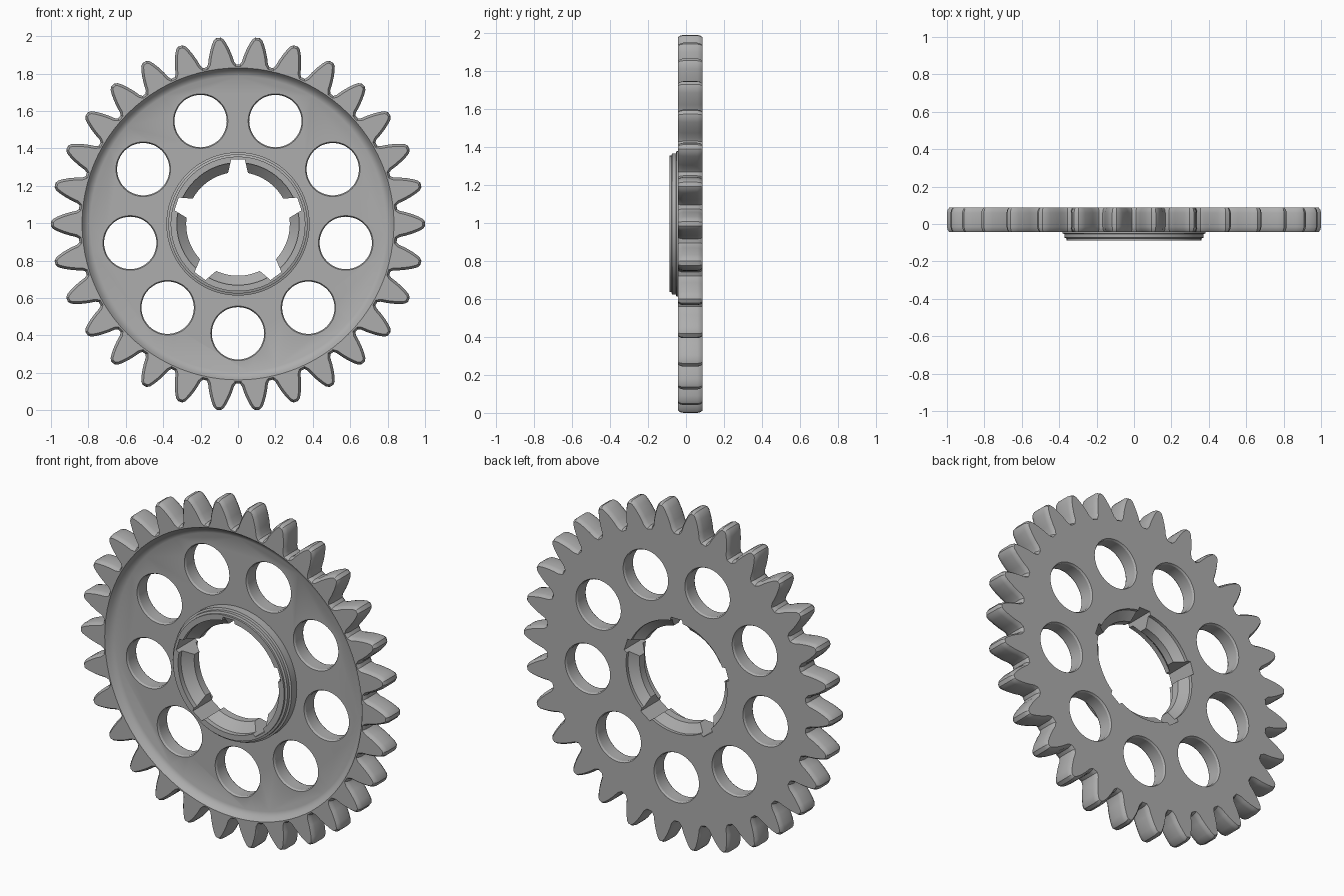
import bpy, bmesh
from math import sin, cos, pi
from mathutils import Vector, Matrix

if "Cube" in bpy.data.objects:
    bpy.data.objects.remove(bpy.data.objects["Cube"])

TEETH, HOLES, NOTCHES = 30, 9, 5
FRONT, BACK, WEB, HUB = -0.043, 0.088, -0.003, -0.088

steel = bpy.data.materials.new("grey steel")
steel.use_nodes = True
steel.diffuse_color = (0.42, 0.42, 0.42, 1)
steel.node_tree.nodes["Principled BSDF"].inputs["Base Color"].default_value = (0.42, 0.42, 0.42, 1)


def loft(name, rings):
    """Closed solid through rings of equal point count, capped at both ends."""
    bm = bmesh.new()
    loops = [[bm.verts.new(p) for p in ring] for ring in rings]
    n = len(loops[0])
    for a, b in zip(loops, loops[1:]):
        for i in range(n):
            j = (i + 1) % n
            bm.faces.new((a[i], a[j], b[j], b[i]))
    bm.faces.new(loops[0])
    bm.faces.new(loops[-1])
    bmesh.ops.recalc_face_normals(bm, faces=bm.faces)
    mesh = bpy.data.meshes.new(name)
    bm.to_mesh(mesh)
    bm.free()
    mesh.materials.append(steel)
    obj = bpy.data.objects.new(name, mesh)
    bpy.context.collection.objects.link(obj)
    return obj


def lathe(name, profile, segments=96, x=0, z=0):
    """Solid turned about the y direction from (radius, y) steps."""
    return loft(name, [[(x + r * cos(2 * pi * i / segments), y, z + r * sin(2 * pi * i / segments))
                        for i in range(segments)] for r, y in profile])


def combine(target, tool, operation):
    mod = target.modifiers.new(operation, "BOOLEAN")
    mod.operation, mod.solver, mod.object = operation, "EXACT", tool
    bpy.context.view_layer.update()
    graph = bpy.context.evaluated_depsgraph_get()
    mesh = bpy.data.meshes.new_from_object(target.evaluated_get(graph))
    target.modifiers.clear()
    target.data = mesh
    bpy.data.objects.remove(tool)


# Tooth outline: (radius, half width) along one flank
flank = [(0.85, 0.079), (0.865, 0.07), (0.9, 0.062), (0.935, 0.051),
         (0.965, 0.039), (0.988, 0.027), (1.0, 0.012)]
tooth = [(r, -w) for r, w in flank] + [(r, w) for r, w in reversed(flank)]
outline = []
for t in range(TEETH):
    turn = Matrix.Rotation(2 * pi * t / TEETH, 2)
    outline += [turn @ Vector(p) for p in tooth]


def gear_ring(inset, y):
    ring = []
    for i, p in enumerate(outline):
        d = (outline[(i + 1) % len(outline)] - outline[i - 1]).normalized()
        ring.append((p.x - d.y * inset, y, p.y + d.x * inset))
    return ring


# Toothed blank with bevelled tooth edges
gear = loft("gear_wheel", [gear_ring(0.013, FRONT), gear_ring(0.004, FRONT + 0.012),
                           gear_ring(0, FRONT + 0.028), gear_ring(0, BACK - 0.028),
                           gear_ring(0.004, BACK - 0.012), gear_ring(0.013, BACK)])

# Dished front web
combine(gear, lathe("web_recess", [(0.834, -0.2), (0.834, FRONT), (0.822, -0.025),
                                   (0.808, -0.011), (0.79, WEB)]), "DIFFERENCE")

# Raised hub
combine(gear, lathe("hub", [(0.383, 0.03), (0.383, -0.05), (0.372, -0.054), (0.372, -0.073),
                            (0.36, -0.077), (0.36, HUB)]), "UNION")

# Bore with an inner ridge
combine(gear, lathe("bore", [(0.327, -0.2), (0.327, -0.06), (0.312, -0.045), (0.277, -0.01),
                             (0.277, 0.035), (0.327, 0.07), (0.327, 0.2)]), "DIFFERENCE")

# Keyway notches through the ridge
for k in range(NOTCHES):
    turn = Matrix.Rotation(2 * pi * k / NOTCHES, 3, "Y")
    shape = [(-0.066, 0.22), (0.066, 0.22), (0.036, 0.345), (-0.036, 0.345)]
    combine(gear, loft("notch", [[turn @ Vector((x, y, z)) for x, z in shape]
                                 for y in (-0.2, 0.2)]), "DIFFERENCE")

# Ring of lightening holes with chamfered rims
for k in range(HOLES):
    a = -pi / 2 + 2 * pi * k / HOLES
    combine(gear, lathe("hole", [(0.146, -0.2), (0.146, WEB), (0.14, WEB + 0.01), (0.14, BACK - 0.01),
                                 (0.146, BACK), (0.146, 0.2)], 48, 0.585 * cos(a), 0.585 * sin(a)),
            "DIFFERENCE")

# Stand the wheel on the ground and shade it
gear.data.transform(Matrix.Translation((0, 0, 0.996)))
bpy.context.view_layer.objects.active = gear
gear.select_set(True)
bpy.ops.object.shade_smooth_by_angle(angle=0.45)
